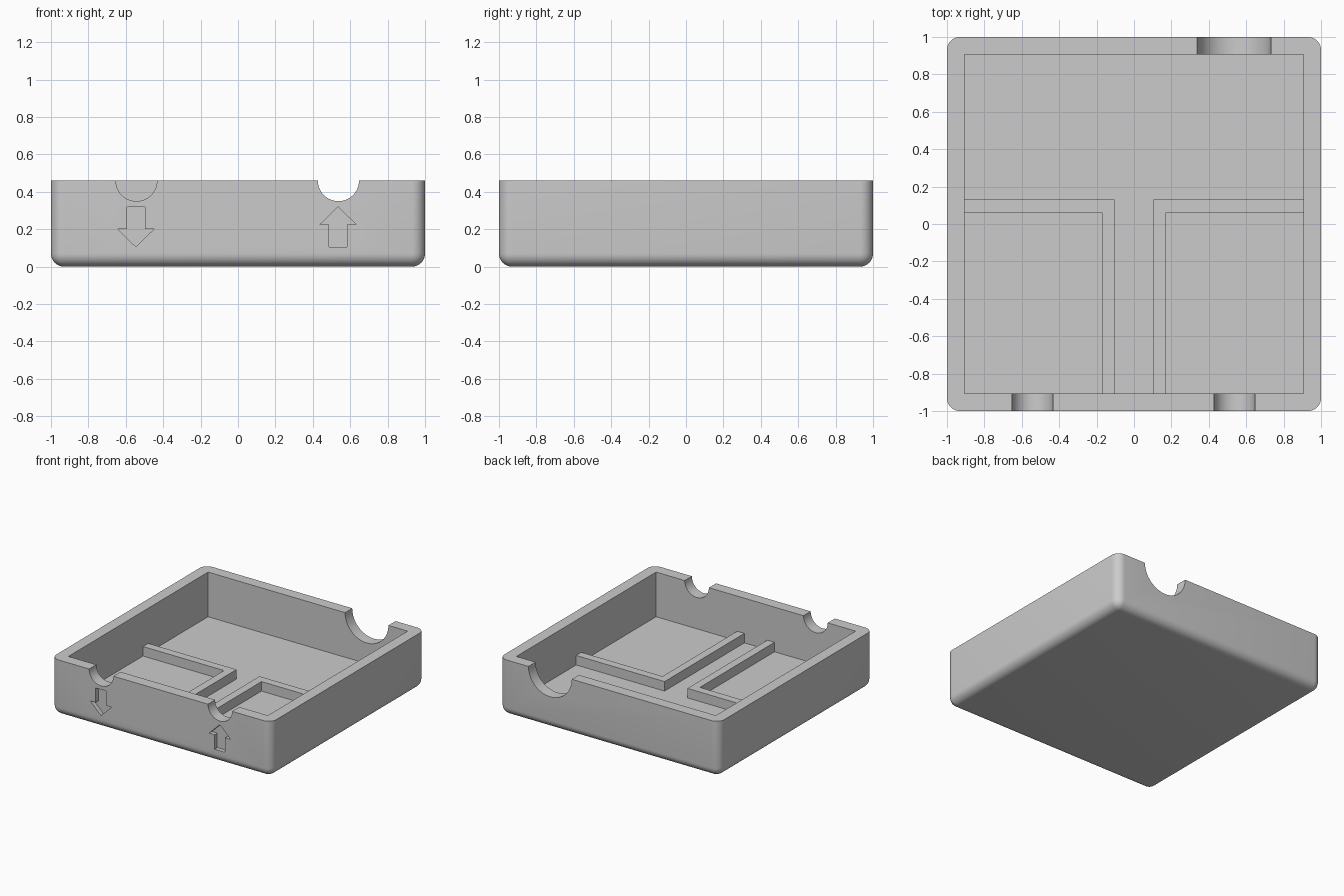
import bpy, bmesh, math
from mathutils import Vector

if "Cube" in bpy.data.objects:
    bpy.data.objects.remove(bpy.data.objects["Cube"], do_unlink=True)

HEIGHT, WALL, FLOOR, ROUND = 0.46, 0.093, 0.093, 0.07
INNER = 1 - WALL

grey = bpy.data.materials.new("plain grey")
grey.use_nodes = True
grey.diffuse_color = (0.6, 0.6, 0.6, 1)
grey.node_tree.nodes["Principled BSDF"].inputs["Base Color"].default_value = (0.6, 0.6, 0.6, 1)


def finish(name, bm):
    bmesh.ops.recalc_face_normals(bm, faces=bm.faces)
    mesh = bpy.data.meshes.new(name)
    bm.to_mesh(mesh)
    bm.free()
    mesh.materials.append(grey)
    obj = bpy.data.objects.new(name, mesh)
    bpy.context.collection.objects.link(obj)
    return obj


def prism(name, outline, axis, low, high):
    """Extrude a 2D outline along y (outline in x, z) or z (outline in x, y)."""
    bm = bmesh.new()
    place = (lambda a, b: (a, low, b)) if axis == "y" else (lambda a, b: (a, b, low))
    face = bm.faces.new([bm.verts.new(place(a, b)) for a, b in outline])
    moved = bmesh.ops.extrude_face_region(bm, geom=[face])["geom"]
    step = Vector((0, high - low, 0)) if axis == "y" else Vector((0, 0, high - low))
    bmesh.ops.translate(bm, vec=step, verts=[v for v in moved if isinstance(v, bmesh.types.BMVert)])
    return finish(name, bm)


def rect(x, y):
    return [(-x, -y), (x, -y), (x, y), (-x, y)]


def activate(obj):
    bpy.ops.object.select_all(action="DESELECT")
    obj.select_set(True)
    bpy.context.view_layer.objects.active = obj


def cut(target, cutter):
    activate(target)
    mod = target.modifiers.new("cut", "BOOLEAN")
    mod.operation, mod.solver, mod.object = "DIFFERENCE", "EXACT", cutter
    bpy.ops.object.modifier_apply(modifier=mod.name)
    bpy.data.objects.remove(cutter, do_unlink=True)


# Tray block: rounded everywhere except the flat top rim
bm = bmesh.new()
bmesh.ops.create_cube(bm, size=1)
for v in bm.verts:
    v.co = (v.co.x * 2, v.co.y * 2, (v.co.z + 0.5) * HEIGHT)
edges = [e for e in bm.edges if min(v.co.z for v in e.verts) < 0.01]
bmesh.ops.bevel(bm, geom=edges, offset=ROUND, segments=8, profile=0.5, affect="EDGES")
tray = finish("tray", bm)

# Hollow interior
cut(tray, prism("cavity_cutter", rect(INNER, INNER), "z", FLOOR, HEIGHT + 0.3))

# Half-round cable notches: two in the front wall, a larger one in the back
for x, radius, y in ((-0.543, 0.11, -1), (0.537, 0.11, -1), (0.535, 0.197, 1)):
    circle = [(x + radius * math.cos(t * math.pi / 32), HEIGHT + radius * math.sin(t * math.pi / 32))
              for t in range(64)]
    cut(tray, prism("notch_cutter", circle, "y", y - 0.2, y + 0.2))

# Engraved arrows below the front notches: left points down, right points up
half_arrow = [(0.048, -0.107), (0.048, 0.012), (0.097, 0.012), (0, 0.107)]
arrow = half_arrow + [(-a, b) for a, b in half_arrow[-2::-1]]
for x, direction in ((-0.546, -1), (0.535, 1)):
    outline = [(x + a, 0.213 + direction * b) for a, b in arrow]
    cut(tray, prism("arrow_cutter", outline, "y", -1.1, -0.965))

activate(tray)
bpy.ops.object.shade_smooth_by_angle(angle=math.radians(30))

# L-shaped ribs that fence off the two front compartments
rib = [(0.104, -INNER), (0.17, -INNER), (0.17, 0.062), (INNER, 0.062), (INNER, 0.13), (0.104, 0.13)]
for name, side in (("left_rib", 1), ("right_rib", -1)):
    prism(name, [(side * a, b) for a, b in rib], "z", FLOOR, FLOOR + 0.078)
